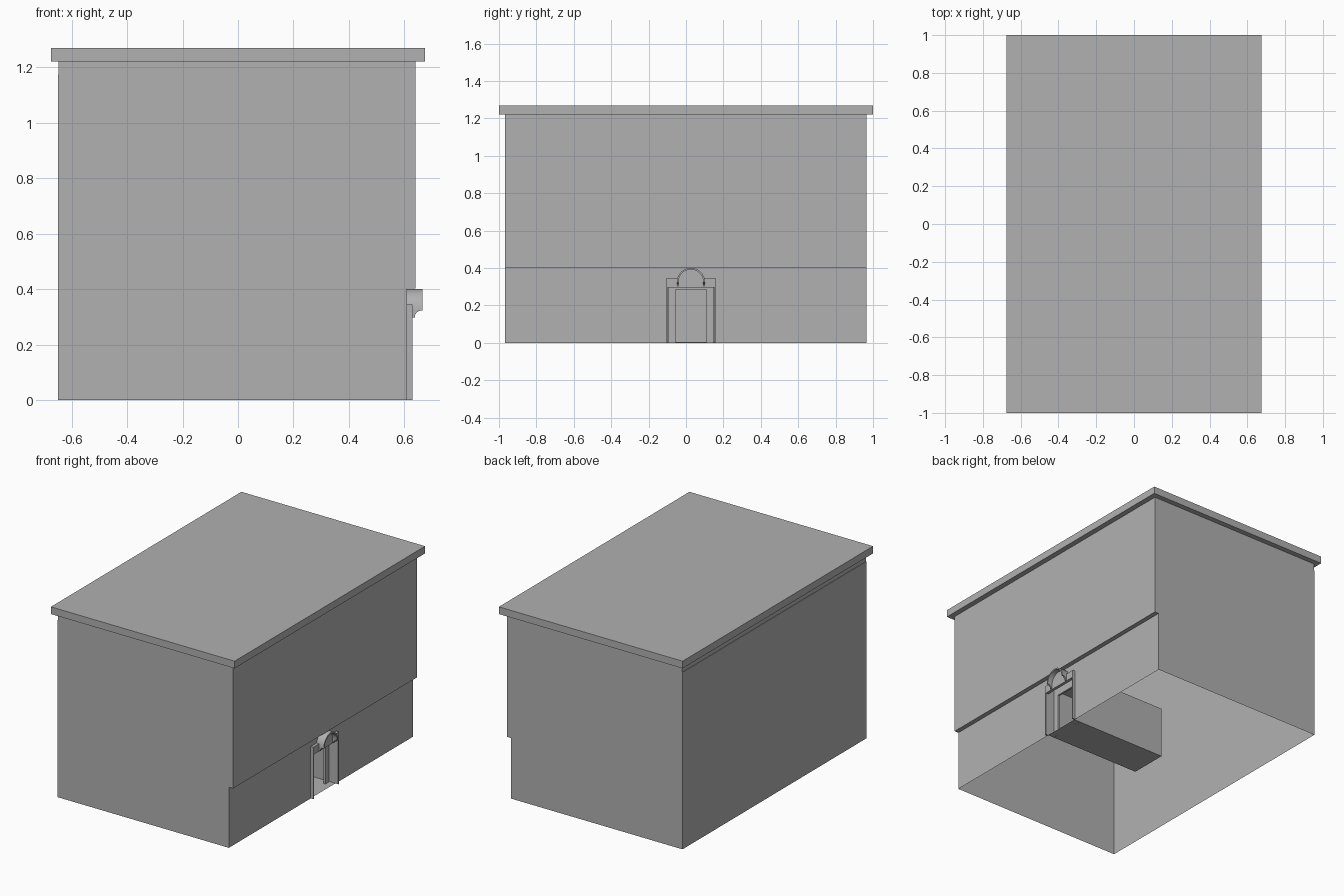
import bpy, bmesh, math
from mathutils import Vector

if "Cube" in bpy.data.objects:
    bpy.data.objects.remove(bpy.data.objects["Cube"])

DOOR_Y = 0.026
STONE = bpy.data.materials.new("grey_stone")
STONE.diffuse_color = (0.44, 0.44, 0.44, 1)
STONE.use_nodes = True
STONE.node_tree.nodes["Principled BSDF"].inputs["Base Color"].default_value = STONE.diffuse_color


def finish(name, bm, smooth=False):
    bmesh.ops.recalc_face_normals(bm, faces=bm.faces)
    me = bpy.data.meshes.new(name)
    bm.to_mesh(me)
    bm.free()
    me.materials.append(STONE)
    ob = bpy.data.objects.new(name, me)
    bpy.context.collection.objects.link(ob)
    if smooth:
        bpy.ops.object.select_all(action='DESELECT')
        ob.select_set(True)
        bpy.context.view_layer.objects.active = ob
        bpy.ops.object.shade_smooth_by_angle(angle=math.radians(35))
    return ob


def prism(name, pts, axis, a, b, smooth=False):
    """Extrude a profile: (y, z) points along x, or (x, z) points along y."""
    bm = bmesh.new()
    place = (lambda p: (a, *p)) if axis == 'x' else (lambda p: (p[0], a, p[1]))
    face = bm.faces.new([bm.verts.new(place(p)) for p in pts])
    ext = bmesh.ops.extrude_face_region(bm, geom=[face], use_keep_orig=True)
    move = Vector((b - a, 0, 0)) if axis == 'x' else Vector((0, b - a, 0))
    bmesh.ops.translate(bm, vec=move,
                        verts=[v for v in ext['geom'] if isinstance(v, bmesh.types.BMVert)])
    return finish(name, bm, smooth)


def box(name, x0, x1, y0, y1, z0, z1):
    return prism(name, [(y0, z0), (y1, z0), (y1, z1), (y0, z1)], 'x', x0, x1)


def arch(radius, zc, n=20):
    """Half circle around the door axis, from +y to -y."""
    return [(DOOR_Y + radius * math.cos(math.pi * i / n),
             zc + radius * math.sin(math.pi * i / n)) for i in range(n + 1)]


def portal(half_out, top, half_in, z_in, z0=0.0):
    """Upside-down U outline around the door axis, closed by the given top points."""
    c = DOOR_Y
    return [(c - half_out, z0), (c - half_in, z0), (c - half_in, z_in), (c + half_in, z_in),
            (c + half_in, z0), (c + half_out, z0)] + top


# Walls: thin shell, open underneath, upper storey overhanging the entrance side
Y0, Y1 = -0.967, 0.965
profile = [(0.61, 0), (0.61, 0.402), (0.64, 0.402), (0.64, 1.222),
           (-0.647, 1.222), (-0.647, 1.175), (-0.65, 1.175), (-0.65, 0)]
bm = bmesh.new()
near = [bm.verts.new((x, Y0, z)) for x, z in profile]
far = [bm.verts.new((x, Y1, z)) for x, z in profile]
bm.faces.new(near)
bm.faces.new(far)
for i in range(1, len(profile) - 1):
    bm.faces.new((near[i], near[i + 1], far[i + 1], far[i]))
# entrance wall with the door notch
notch = [(-0.126, 0), (-0.126, 0.295), (0.126, 0.295), (0.126, 0)]
bm.faces.new([near[0]] + [bm.verts.new((0.61, DOOR_Y + y, z)) for y, z in notch]
             + [far[0], far[1], near[1]])
finish("walls", bm)

# Roof slab
box("roof_slab", -0.675, 0.675, -1, 1, 1.222, 1.27)

# Entrance passage: box shell, open at the door
passage = box("entrance_passage", -0.095, 0.61, DOOR_Y - 0.126, DOOR_Y + 0.126, 0.001, 0.34)
bm = bmesh.new()
bm.from_mesh(passage.data)
opening = [f for f in bm.faces if f.calc_center_median().x > 0.6]
bmesh.ops.delete(bm, geom=opening, context='FACES_ONLY')
bm.to_mesh(passage.data)
bm.free()

# Door surround with the filled arch above it, and the recessed inner frame
R, r, zc = 0.075, 0.066, 0.326
shoulder = 0.345
a0 = math.asin((shoulder - zc) / R)
crown = [(DOOR_Y + 0.134, shoulder)]
for i in range(19):
    t = a0 + (math.pi - 2 * a0) * i / 18
    crown.append((DOOR_Y + (R - 0.002) * math.cos(t), zc + (R - 0.002) * math.sin(t)))
crown.append((DOOR_Y - 0.134, shoulder))
prism("door_surround", portal(0.134, crown, 0.126, 0.295), 'x', 0.61, 0.63)
head = [(DOOR_Y + 0.122, 0.338), (DOOR_Y - 0.122, 0.338)]
prism("inner_door_frame", portal(0.122, head, 0.083, 0.285), 'x', 0.553, 0.567)

# Arched canopy
prism("arched_canopy", arch(R, zc) + arch(r, zc)[::-1], 'x', 0.61, 0.665, True)

# Curved brackets carrying the canopy
curve = [(0.665 - 0.027 * math.sin(t), 0.302 + 0.022 * math.cos(t))
         for t in [math.pi / 2 * i / 6 for i in range(7)]]
bracket = [(0.63, zc), (0.665, zc)] + curve + [(0.638, 0.298), (0.63, 0.298)]
for side, label in ((-1, "left"), (1, "right")):
    prism("canopy_bracket_" + label, bracket, 'y', DOOR_Y + side * r, DOOR_Y + side * R)
